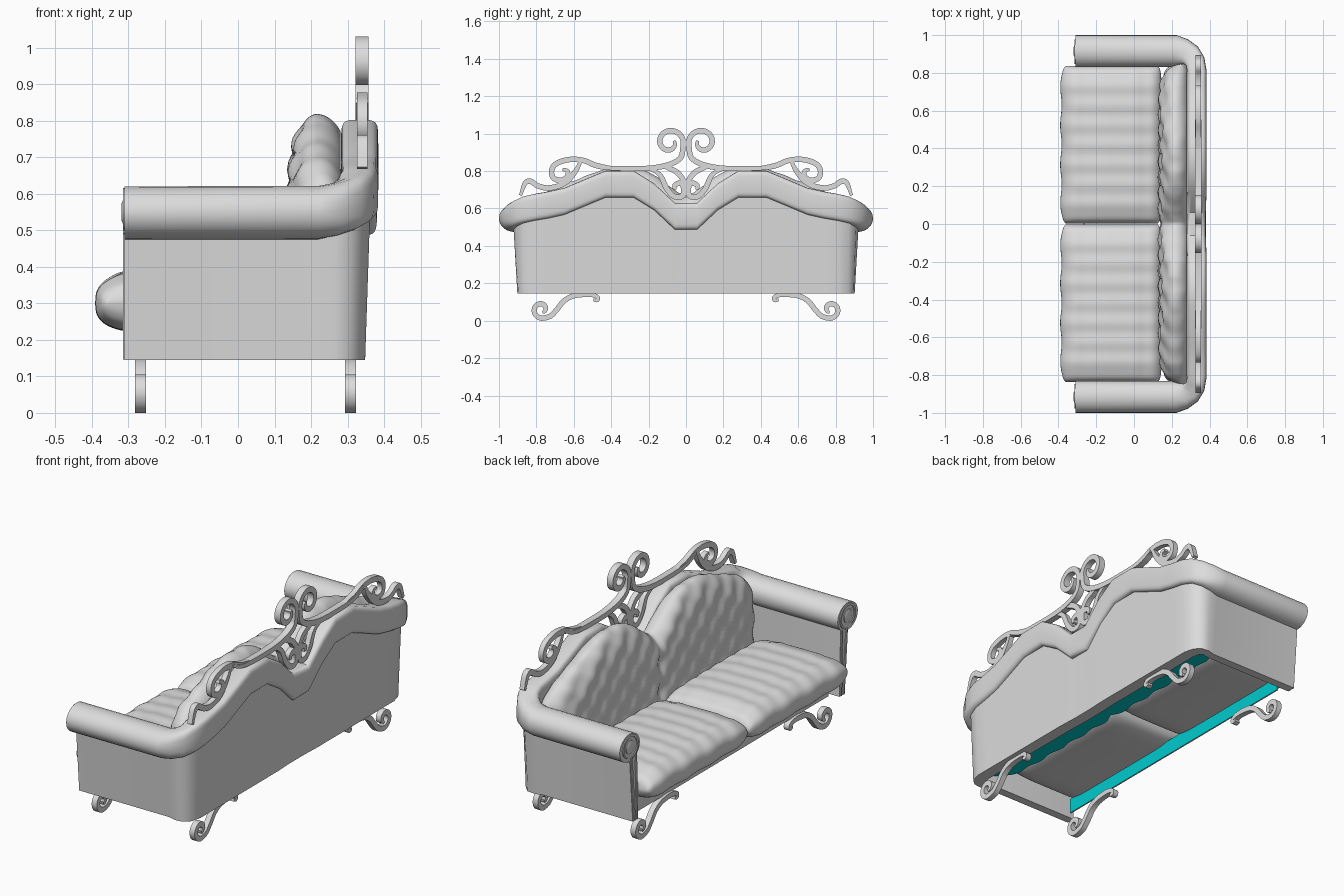
import bpy, bmesh, math
from mathutils import Vector

if "Cube" in bpy.data.objects:
    bpy.data.objects.remove(bpy.data.objects["Cube"])


def material(name, colour):
    mat = bpy.data.materials.new(name)
    mat.use_nodes = True
    mat.diffuse_color = colour
    mat.node_tree.nodes["Principled BSDF"].inputs["Base Color"].default_value = colour
    return mat


grey = material("light_grey", (0.72, 0.72, 0.72, 1))
cyan = material("cyan_lining", (0.0, 0.6, 0.62, 1))


def finish(name, bm, angle=40, lining=None):
    """Turn a bmesh into a shaded object; faces that meet the lining rule become cyan."""
    bmesh.ops.recalc_face_normals(bm, faces=bm.faces)
    mesh = bpy.data.meshes.new(name)
    mesh.materials.append(grey)
    if lining:
        mesh.materials.append(cyan)
        for f in bm.faces:
            f.material_index = int(lining(f.normal, f.calc_center_median()))
    bm.to_mesh(mesh)
    bm.free()
    ob = bpy.data.objects.new(name, mesh)
    bpy.context.collection.objects.link(ob)
    bpy.ops.object.select_all(action='DESELECT')
    ob.select_set(True)
    bpy.context.view_layer.objects.active = ob
    bpy.ops.object.shade_smooth_by_angle(angle=math.radians(angle))


def loft(bm, rings):
    """Skin a row of equal closed rings and cap both ends."""
    rows = [[bm.verts.new(p) for p in ring] for ring in rings]
    n = len(rows[0])
    for a, b in zip(rows, rows[1:]):
        for i in range(n):
            j = (i + 1) % n
            bm.faces.new((a[i], a[j], b[j], b[i]))
    bm.faces.new(rows[0])
    bm.faces.new(rows[-1])


def smooth_path(pts, steps=6):
    """Catmull-Rom curve through the points."""
    p = [Vector(q) for q in pts]
    p = [2 * p[0] - p[1]] + p + [2 * p[-1] - p[-2]]
    out = []
    for a, b, c, d in zip(p, p[1:], p[2:], p[3:]):
        for k in range(steps):
            t = k / steps
            out.append(0.5 * (2 * b + (c - a) * t + (2 * a - 5 * b + 4 * c - d) * t * t
                              + (3 * b - a - 3 * c + d) * t ** 3))
    return out + [p[-2]]


def lerp_table(table, v):
    for (a, fa), (b, fb) in zip(table, table[1:]):
        if v <= b:
            return fa + (fb - fa) * max(0, (v - a) / (b - a))
    return table[-1][1]


def spow(v, e):
    return math.copysign(abs(v) ** e, v)


# U-shaped centre line of the arms and the wavy back: x, y, z
half = [(-0.31, 0.915, 0.547), (0.22, 0.915, 0.548), (0.265, 0.91, 0.557), (0.3, 0.893, 0.572),
        (0.323, 0.862, 0.592), (0.333, 0.81, 0.606), (0.333, 0.74, 0.618), (0.333, 0.65, 0.638),
        (0.333, 0.43, 0.73), (0.333, 0.28, 0.73), (0.333, 0.17, 0.662), (0.329, 0.06, 0.558)]
rail = [Vector(p) for p in half + [(x, -y, z) for x, y, z in reversed(half)]]
frames = []
for i, p in enumerate(rail):
    t = Vector()
    for a, b in zip(rail[max(i - 1, 0):i + 1], rail[max(i - 1, 0) + 1:i + 2]):
        t += Vector((b.x - a.x, b.y - a.y, 0)).normalized()
    back = min(1, max(0, (p.x - 0.22) / 0.11))
    frames.append((p, Vector((-t.y, t.x, 0)).normalized(), back))

# Rolled top rail, flatter along the back
bm = bmesh.new()
rings = []
for p, n, back in frames:
    w, h, e = 0.085 - 0.034 * back, 0.073 - 0.001 * back, 1 - 0.6 * back
    rings.append([p + n * w * spow(math.cos(a), e) + Vector((0, 0, h * spow(math.sin(a), e)))
                  for a in (math.tau * k / 24 for k in range(24))])
loft(bm, rings)
finish("rolled_rail", bm)

# Side and back walls, leaning slightly outwards
bm = bmesh.new()
rings = []
for p, n, back in frames:
    section = [(-0.025 + 0.04 * back, 0.145), (0.005 + 0.025 * back, p.z - 0.02),
               (-0.06 + 0.02 * back, p.z - 0.02), (-0.07 + 0.02 * back, 0.145)]
    rings.append([Vector((p.x, p.y, z)) + n * o for o, z in section])
loft(bm, rings)
finish("body_shell", bm)

# Front apron set back below the seat, lined inside
bm = bmesh.new()
loft(bm, [[(-0.268, y, 0.15), (-0.268, y, 0.23), (-0.26, y, 0.23), (-0.26, y, 0.15)]
          for y in (-0.815, 0.815)])
finish("front_apron", bm, lining=lambda n, c: n.x > 0.5)

# Seat cushions with soft square tufting
for side, label in ((1, "left"), (-1, "right")):
    bm = bmesh.new()
    rings = []
    for i in range(61):
        s = -0.998 + 1.996 * i / 60
        y = 0.42 + 0.418 * s
        f = (1 - abs(s) ** 9) ** 0.4
        ring = []
        for k in range(64):
            a = math.tau * k / 64
            u, v = spow(math.cos(a), 0.45), spow(math.sin(a), 0.75)
            x = -0.12 + 0.267 * u * (0.9 + 0.1 * f)
            z = 0.3 + 0.083 * v * f
            if v > 0:
                z += v * f * (0.003 * math.cos(y * 60) + 0.003 * math.cos(x * 60)
                              + 0.008 * (1 - s * s))
            x += max(0, -u) * 0.004 * math.cos(y * 30)
            ring.append((x, y * side, z))
        rings.append(ring)
    loft(bm, rings)
    finish("seat_cushion_" + label, bm, 60)

# Two-humped tufted back cushion, lined below and low behind
crest = [(0, 0.665), (0.05, 0.69), (0.12, 0.745), (0.2, 0.795), (0.28, 0.815), (0.36, 0.82),
         (0.45, 0.805), (0.55, 0.77), (0.65, 0.73), (0.74, 0.69), (0.8, 0.65), (0.86, 0.57)]
bm = bmesh.new()
rings = []
for i in range(141):
    y = -0.86 + 1.72 * i / 140
    top = lerp_table(crest, abs(y))
    edge = (1 - abs(y / 0.862) ** 14) ** 0.5
    crease = 1 - 0.1 * math.exp(-(y / 0.025) ** 2)
    ring = []
    for k in range(45):
        t = k / 44
        a = max(0, (t - 0.5) / 0.5) * 2.5
        z = 0.205 + (top - 0.325) * min(1, t / 0.5) + 0.12 * math.sin(a)
        tuft = math.cos(y * 38) * math.cos(z * 42)
        lean = 0.02 * max(0, (z - 0.58) / 0.2) * max(0, math.cos(a))
        depth = 0.145 * (0.445 + 0.555 * math.cos(a)) + 0.01 * tuft * max(0, math.cos(a)) - lean
        ring.append((0.28 - max(0, depth) * edge * crease, y, z + 0.004 * tuft * math.sin(a)))
    ring += [(0.28, y, min(0.64, top - 0.08)), (0.28, y, 0.205)]
    rings.append(ring)
loft(bm, rings)
finish("back_cushion", bm, 70,
       lining=lambda n, c: (n.z < -0.7 and c.z < 0.25) or (n.x > 0.9 and c.z < 0.5))


# Scrollwork: flat tapering ribbons in the y-z plane, mirrored to both sides
def ribbon(bm, pts, x0, x1, width):
    path = smooth_path(pts)
    last = len(path) - 1
    for side in (1, -1):
        rings = []
        for i, p in enumerate(path):
            t = (path[min(i + 1, last)] - path[max(i - 1, 0)]).normalized()
            taper = min(1, 0.55 + 2.5 * min(i, last - i) / last)
            n = Vector((-t.y, t.x)) * width / 2 * taper
            a, b = p + n, p - n
            rings.append([(x0, a.x * side, a.y), (x1, a.x * side, a.y),
                          (x1, b.x * side, b.y), (x0, b.x * side, b.y)])
        loft(bm, rings)


def spiral(cy, cz, r0, r1, a0, a1, n=12):
    """Points of a scroll, from the inside out; angles in degrees."""
    out = []
    for i in range(n):
        f = i / (n - 1)
        a, r = math.radians(a0 + (a1 - a0) * f), r0 + (r1 - r0) * f
        out.append((cy + r * math.cos(a), cz + r * math.sin(a)))
    return out


crown = spiral(0.088, 0.953, 0.026, 0.073, -200, 170) + [
    (0.017, 0.92), (0.03, 0.87), (0.09, 0.835), (0.2, 0.815), (0.38, 0.815),
    (0.48, 0.825), (0.55, 0.855)]
wings = [[(0.38, 0.815), (0.48, 0.833), (0.55, 0.857), (0.62, 0.862), (0.69, 0.842), (0.718, 0.805),
          (0.71, 0.765), (0.67, 0.75), (0.635, 0.77), (0.635, 0.8), (0.66, 0.81)],
         [(0.56, 0.86), (0.59, 0.8), (0.65, 0.735), (0.73, 0.71), (0.79, 0.72), (0.83, 0.745),
          (0.86, 0.735), (0.885, 0.67)],
         [(0.2, 0.815), (0.14, 0.78), (0.105, 0.71), (0.065, 0.665), (0.022, 0.665), (0.012, 0.7),
          (0.025, 0.735), (0.06, 0.725), (0.06, 0.7)],
         [(0.12, 0.825), (0.05, 0.795), (0.01, 0.74), (0.008, 0.69)]]
bm = bmesh.new()
ribbon(bm, crown, 0.322, 0.357, 0.029)
for pts in wings:
    ribbon(bm, pts, 0.326, 0.354, 0.029)
finish("crest_scrollwork", bm)

# Scroll feet
foot = spiral(0.773, 0.06, 0.016, 0.047, 250, -100, 14) + [
    (0.725, 0.025), (0.69, 0.06), (0.655, 0.103), (0.61, 0.13), (0.55, 0.14), (0.5, 0.138),
    (0.472, 0.125), (0.475, 0.108), (0.495, 0.112)]
for label, x in (("front", -0.267), ("back", 0.308)):
    bm = bmesh.new()
    ribbon(bm, foot, x - 0.015, x + 0.015, 0.028)
    finish(label + "_feet", bm)

# Arm front trim: a scroll around a boss with edging strips down to the base
for side, label in ((1, "left"), (-1, "right")):
    bm = bmesh.new()
    boss = [[(x, side * (0.915 + r * math.cos(a)), 0.55 + r * math.sin(a))
             for a in (math.tau * k / 20 for k in range(20))]
            for x, r in ((-0.3, 0.035), (-0.314, 0.035), (-0.319, 0.022))]
    loft(bm, boss)
    finish("arm_boss_" + label, bm)
bm = bmesh.new()
ribbon(bm, spiral(0.915, 0.55, 0.055, 0.065, -60, 250, 16), -0.315, -0.3, 0.012)
for y0, y1 in ((0.877, 0.904), (0.855, 0.865)):
    ribbon(bm, [(y0, 0.147), ((y0 + y1) / 2, 0.32), (y1, 0.49)], -0.315, -0.3, 0.012)
finish("arm_front_trim", bm)
